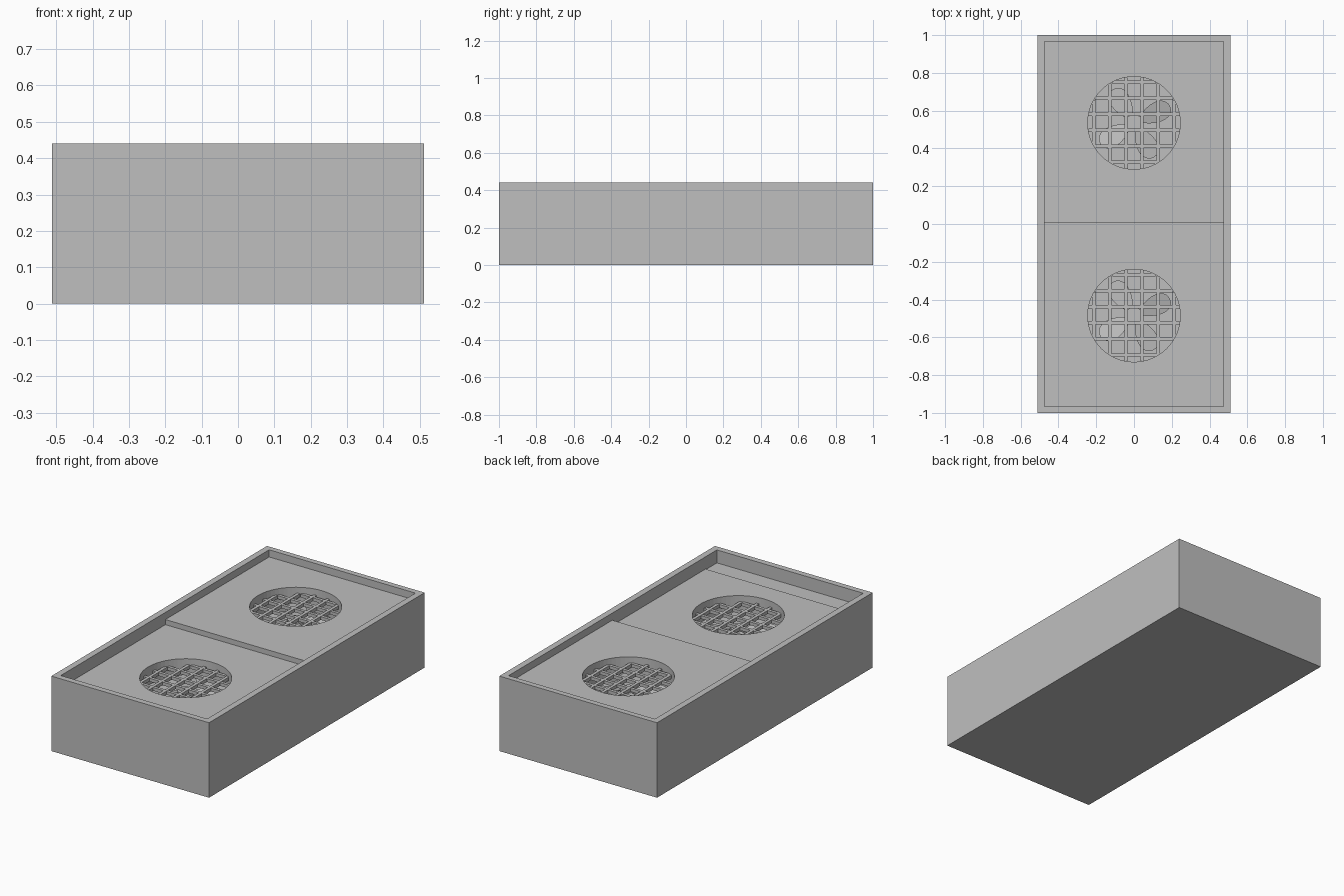
import bpy, bmesh, math
from mathutils import Matrix, Vector

if "Cube" in bpy.data.objects:
    bpy.data.objects.remove(bpy.data.objects["Cube"])

grey = bpy.data.materials.new("light_grey")
grey.diffuse_color = (0.52, 0.52, 0.52, 1)
grey.use_nodes = True
grey.node_tree.nodes["Principled BSDF"].inputs["Base Color"].default_value = grey.diffuse_color


def finish(name, bm):
    bmesh.ops.recalc_face_normals(bm, faces=bm.faces)
    me = bpy.data.meshes.new(name)
    bm.to_mesh(me)
    bm.free()
    me.materials.append(grey)
    ob = bpy.data.objects.new(name, me)
    bpy.context.scene.collection.objects.link(ob)
    return ob


def add_box(bm, x0, x1, y0, y1, z0, z1):
    m = Matrix.Translation(((x0 + x1) / 2, (y0 + y1) / 2, (z0 + z1) / 2))
    m = m @ Matrix.Diagonal((x1 - x0, y1 - y0, z1 - z0, 1))
    bmesh.ops.create_cube(bm, size=1, matrix=m)


def add_cylinder(bm, x, y, z0, z1, r, n=64):
    bmesh.ops.create_cone(bm, cap_ends=True, segments=n, radius1=r, radius2=r, depth=z1 - z0,
                          matrix=Matrix.Translation((x, y, (z0 + z1) / 2)))


def box(name, *dims):
    bm = bmesh.new()
    add_box(bm, *dims)
    return finish(name, bm)


def cut(target, cutter):
    mod = target.modifiers.new("cut", 'BOOLEAN')
    mod.operation, mod.object, mod.solver = 'DIFFERENCE', cutter, 'EXACT'
    bpy.context.view_layer.objects.active = target
    bpy.ops.object.modifier_apply(modifier=mod.name)
    bpy.data.objects.remove(cutter)


BACK_Z, FRONT_Z, STRIP_Z = 0.398, 0.368, 0.364
R, FLOOR = 0.245, 0.26
FANS = [("back", 0.535, BACK_Z), ("front", -0.485, FRONT_Z)]

# Housing: block with three stepped recesses inside a thin rim
body = box("housing", -0.512, 0.512, -1, 1, 0, 0.44)
for y0, y1, z in [(0.005, 0.967, BACK_Z), (-0.86, 0.005, FRONT_Z), (-0.965, -0.86, STRIP_Z)]:
    cut(body, box("cutter", -0.475, 0.475, y0, y1, z, 0.6))

for side, cy, z in FANS:
    # Round fan well
    bm = bmesh.new()
    add_cylinder(bm, 0, cy, FLOOR, 0.6, R)
    cut(body, finish("cutter", bm))

    # Square grille, each bar clipped to the circle
    bm = bmesh.new()
    top, half = z - 0.035, 0.009
    for i in range(-3, 3):
        d = (i + 0.5) * 0.085
        c = math.sqrt(R * R - d * d)
        add_box(bm, d - half, d + half, cy - c, cy + c, top - 0.02, top)
        e = d + 0.004
        c = math.sqrt(R * R - e * e)
        add_box(bm, -c, c, cy + e - half, cy + e + half, top - 0.02, top - 0.001)
    finish(side + "_grille", bm)

    # Fan: hub and four tilted rounded blades
    bm = bmesh.new()
    mid = z - 0.08
    add_cylinder(bm, 0, cy, FLOOR, mid + 0.01, 0.045, 32)
    for deg in (25, 122, 212, 300):
        m = (Matrix.Translation((0, cy, mid)) @ Matrix.Rotation(math.radians(deg), 4, 'Z')
             @ Matrix.Rotation(math.radians(12), 4, 'X'))
        ring = []
        for k in range(28):
            a = math.tau * k / 28
            u = 0.12 + 0.09 * math.cos(a)
            w = 0.07 * math.sin(a) * (0.75 + 0.25 * math.cos(a))
            ring.append(bm.verts.new(m @ Vector((u, w, 0))))
        face = bm.faces.new(ring)
        ext = bmesh.ops.extrude_face_region(bm, geom=[face], use_keep_orig=True)
        for v in ext["geom"]:
            if isinstance(v, bmesh.types.BMVert):
                v.co.z -= 0.006
    finish(side + "_fan", bm)
